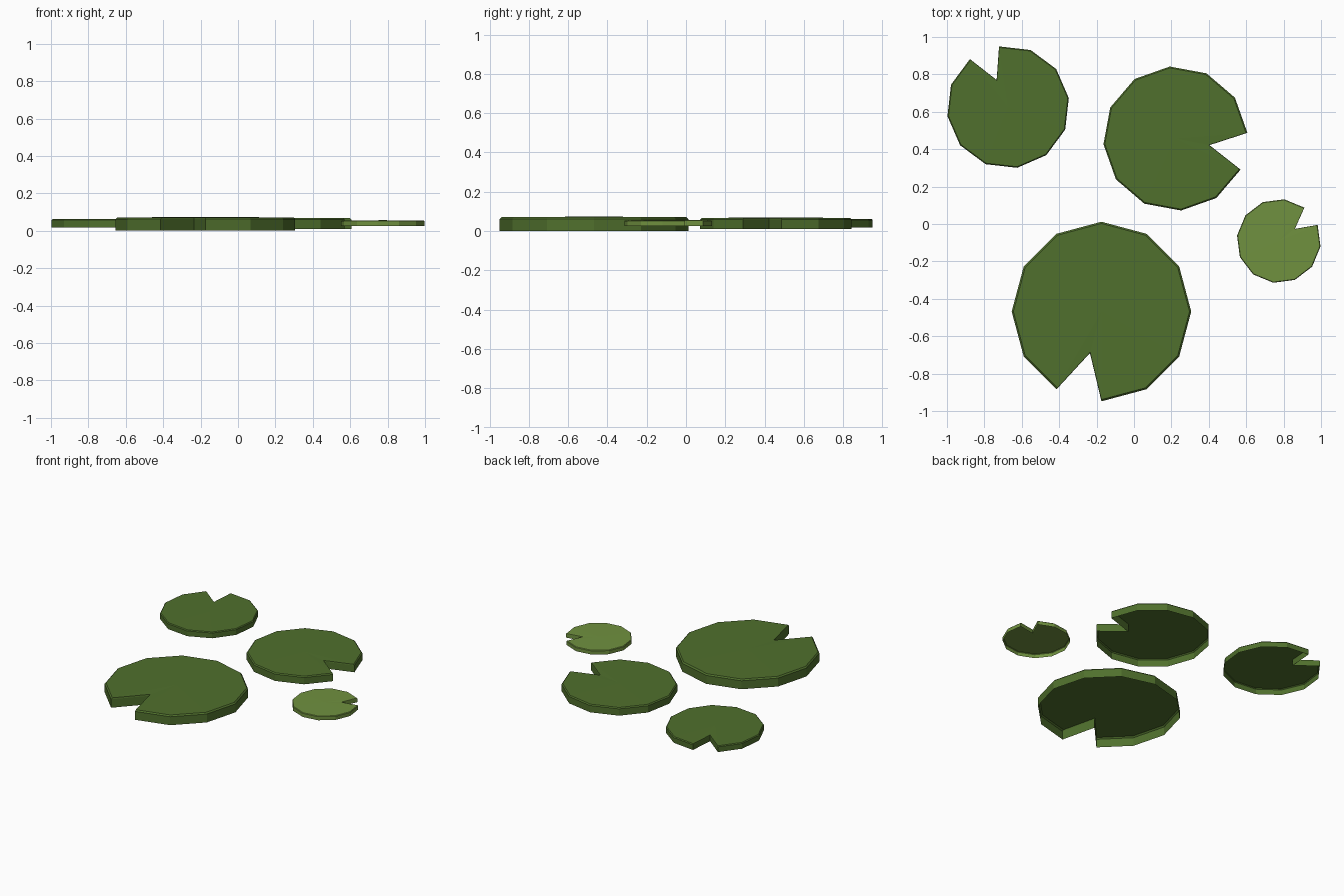
import bpy, bmesh, math

if "Cube" in bpy.data.objects:
    bpy.data.objects.remove(bpy.data.objects["Cube"])


def material(name, rgb):
    m = bpy.data.materials.new(name)
    m.diffuse_color = (*rgb, 1)
    m.use_nodes = True
    m.node_tree.nodes["Principled BSDF"].inputs["Base Color"].default_value = m.diffuse_color
    return m


dark = material("leaf green", (0.080, 0.162, 0.026))
light = material("young leaf green", (0.162, 0.283, 0.050))


def lily_pad(name, cx, cy, radius, start, z0, z1, mat):
    """Twelve-sided leaf, hollow below, notched to half radius before the start angle."""
    pts = [(radius, start + 30 * i) for i in range(12)] + [(radius * 0.48, start - 15.5)]
    outline = [(r * math.cos(math.radians(a)), r * math.sin(math.radians(a))) for r, a in pts]
    ch = (z1 - z0) * 0.13
    inset = 1 - ch / radius
    bm = bmesh.new()

    # straight rim with a slim chamfer along the top
    rings = []
    for s, z in ((1, z0), (1, z1 - ch), (inset, z1)):
        rings.append([bm.verts.new((cx + x * s, cy + y * s, z)) for x, y in outline])
    n = len(outline)
    for a, b in zip(rings, rings[1:]):
        for i in range(n):
            j = (i + 1) % n
            bm.faces.new((a[i], a[j], b[j], b[i]))

    # slightly domed top
    top = bm.verts.new((cx, cy, z1 + ch * 0.3))
    for i in range(n):
        bm.faces.new((rings[-1][i], rings[-1][(i + 1) % n], top))

    mesh = bpy.data.meshes.new(name)
    bm.to_mesh(mesh)
    bm.free()
    mesh.materials.append(mat)
    bpy.context.collection.objects.link(bpy.data.objects.new(name, mesh))


# four floating leaves
lily_pad("large_lily_pad", -0.174, -0.468, 0.480, -90, 0.000, 0.071, dark)
lily_pad("right_lily_pad", 0.2215, 0.457, 0.386, 4.5, 0.010, 0.067, dark)
lily_pad("left_lily_pad", -0.673, 0.625, 0.328, 128.5, 0.018, 0.062, dark)
lily_pad("small_lily_pad", 0.774, -0.091, 0.225, 52.5, 0.025, 0.055, light)
